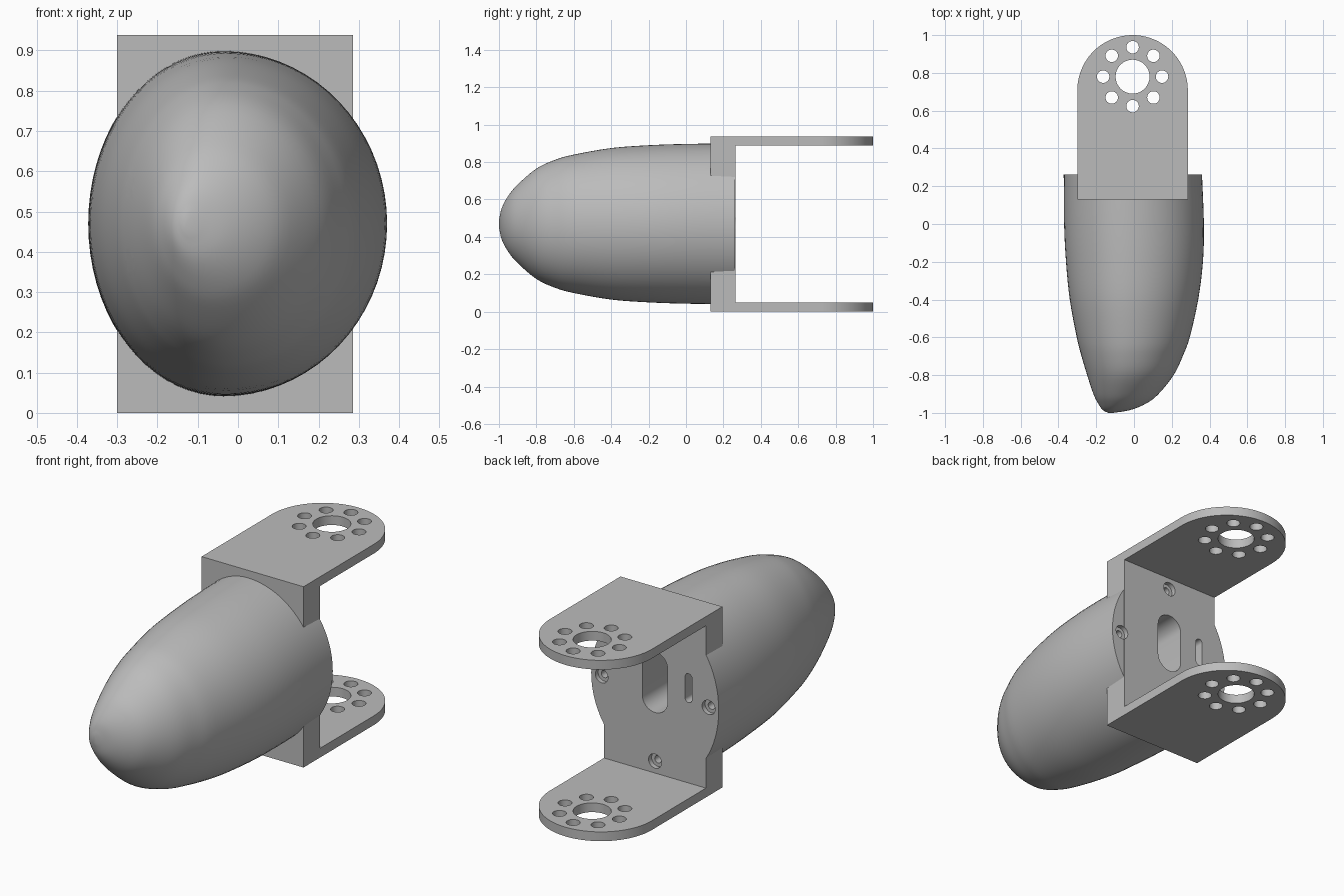
import bpy, bmesh, math
from mathutils import Matrix, Vector

cube = bpy.data.objects.get("Cube")
if cube:
    bpy.data.objects.remove(cube)

grey = bpy.data.materials.new("plain_grey")
grey.use_nodes = True
grey.diffuse_color = (0.5, 0.5, 0.5, 1)
grey.node_tree.nodes["Principled BSDF"].inputs["Base Color"].default_value = (0.5, 0.5, 0.5, 1)


def make(name, bm):
    bmesh.ops.recalc_face_normals(bm, faces=bm.faces[:])
    mesh = bpy.data.meshes.new(name)
    bm.to_mesh(mesh)
    bm.free()
    mesh.materials.append(grey)
    obj = bpy.data.objects.new(name, mesh)
    bpy.context.collection.objects.link(obj)
    return obj


def prism(name, outline, depth, matrix):
    """Extrude a local XY outline along local +Z, then place it."""
    bm = bmesh.new()
    face = bm.faces.new([bm.verts.new((x, y, 0)) for x, y in outline])
    top = bmesh.ops.extrude_face_region(bm, geom=[face])["geom"]
    bmesh.ops.translate(bm, vec=(0, 0, depth),
                        verts=[v for v in top if isinstance(v, bmesh.types.BMVert)])
    bm.transform(matrix)
    return make(name, bm)


def capsule(radius, length, n=32):
    """Round-ended slot outline, long in Y; length 0 gives a circle."""
    pts = []
    for side in (1, -1):
        for i in range(n // 2 + (1 if length else 0)):
            a = math.pi * i / (n // 2) + (0 if side > 0 else math.pi)
            pts.append((radius * math.cos(a), radius * math.sin(a) + side * length / 2))
    return pts


def cut(obj, cutters):
    for c in cutters:
        mod = obj.modifiers.new("hole", "BOOLEAN")
        mod.operation, mod.solver, mod.object = "DIFFERENCE", "EXACT", c
    deps = bpy.context.evaluated_depsgraph_get()
    mesh = bpy.data.meshes.new_from_object(obj.evaluated_get(deps))
    obj.modifiers.clear()
    obj.data = mesh


def smooth(obj):
    bpy.ops.object.select_all(action="DESELECT")
    obj.select_set(True)
    bpy.context.view_layer.objects.active = obj
    bpy.ops.object.shade_smooth_by_angle(angle=math.radians(30))


def spline(rows, steps):
    """Catmull-Rom curve through the stations."""
    rows = [Vector(r) for r in rows]
    ext = [2 * rows[0] - rows[1]] + rows + [2 * rows[-1] - rows[-2]]
    out = []
    for a, b, c, d in zip(ext, ext[1:], ext[2:], ext[3:]):
        for s in range(steps):
            t = s / steps
            out.append(0.5 * (2 * b + (c - a) * t + (2 * a - 5 * b + 4 * c - d) * t * t
                              + (3 * b - a - 3 * c + d) * t ** 3))
    return out + [rows[-1]]


# Rounded shell: y, left edge, right edge, half height
MID = 0.47
stations = [
    (0.263, -0.372, 0.36, 0.43), (0, -0.37, 0.37, 0.427), (-0.2, -0.36, 0.365, 0.42),
    (-0.4, -0.34, 0.34, 0.405), (-0.6, -0.303, 0.295, 0.37), (-0.7, -0.278, 0.258, 0.342),
    (-0.8, -0.248, 0.21, 0.295), (-0.9, -0.215, 0.13, 0.21), (-0.95, -0.19, 0.065, 0.15),
    (-0.985, -0.165, -0.02, 0.085), (-1, -0.135, -0.11, 0.02)]
bm = bmesh.new()
rings = []
COUNT = 72
for y, left, right, half in (tuple(v) for v in spline([Vector(s) for s in stations], 4)):
    crown = left + (right - left) * 0.455
    ring = []
    for i in range(COUNT):
        a = 2 * math.pi * i / COUNT
        reach = (right - crown) if math.cos(a) > 0 else (crown - left)
        ring.append(bm.verts.new((crown + reach * math.cos(a), y, MID + half * math.sin(a))))
    rings.append(ring)
for r1, r2 in zip(rings, rings[1:]):
    for i in range(COUNT):
        j = (i + 1) % COUNT
        bm.faces.new((r1[i], r1[j], r2[j], r2[i]))
bm.faces.new(rings[0])
bm.faces.new(rings[-1])
shell = make("rounded_shell", bm)

# Bracket web between the two arms
LEFT, RIGHT, FRONT, BACK = -0.3, 0.285, 0.13, 0.265
web = prism("bracket_web", [(LEFT, FRONT), (RIGHT, FRONT), (RIGHT, BACK), (LEFT, BACK)],
            0.845, Matrix.Translation((0, 0, 0.045)))

# Holes in the back face: two slots and four counterbored screw holes
CX = (LEFT + RIGHT) / 2


def back_cutter(x, z, radius, length, depth):
    place = Matrix.Translation((x, BACK + 0.05, z)) @ Matrix.Rotation(math.pi / 2, 4, "X")
    return prism("hole_cutter", capsule(radius, length), depth + 0.05, place)


back_cutters = [back_cutter(CX, 0.52, 0.073, 0.17, 0.5),
                back_cutter(-0.2, 0.54, 0.02, 0.11, 0.4)]
for dx, dz in ((0.307, 0), (-0.307, 0), (0, 0.36), (0, -0.36)):
    back_cutters.append(back_cutter(CX + dx, MID + dz, 0.037, 0, 0.025))
    back_cutters.append(back_cutter(CX + dx, MID + dz, 0.019, 0, 0.12))

# Pair of holes in the side of the nose
inward = Vector((0.95, 0.31, 0)).normalized()
side_cutters = []
for z in (0.37, 0.57):
    place = Matrix.Translation(Vector((-0.28, -0.7, z)) - inward * 0.06)
    place = place @ inward.to_track_quat("Z", "Y").to_matrix().to_4x4()
    side_cutters.append(prism("hole_cutter", capsule(0.033, 0), 0.16, place))

cut(web, back_cutters)
cut(shell, back_cutters + side_cutters)

# Round-ended arms with a hub hole and a ring of eight small holes
radius = (RIGHT - LEFT) / 2
end = [(CX + radius * math.cos(math.pi * i / 48), 1 - radius + radius * math.sin(math.pi * i / 48))
       for i in range(49)]
arm_outline = [(LEFT, FRONT), (RIGHT, FRONT)] + end
arm_cutters = []
for i in range(9):
    a = i * math.pi / 4
    ring, size = (0.156, 0.033) if i < 8 else (0, 0.09)
    place = Matrix.Translation((CX + ring * math.cos(a), 0.78 + ring * math.sin(a), -0.2))
    arm_cutters.append(prism("hole_cutter", capsule(size, 0), 1.4, place))
arms = []
for name, z in (("lower_arm", 0), ("upper_arm", 0.89)):
    arm = prism(name, arm_outline, 0.048, Matrix.Translation((0, 0, z)))
    cut(arm, arm_cutters)
    arms.append(arm)

for c in back_cutters + side_cutters + arm_cutters:
    bpy.data.objects.remove(c)
for obj in [shell, web] + arms:
    smooth(obj)
